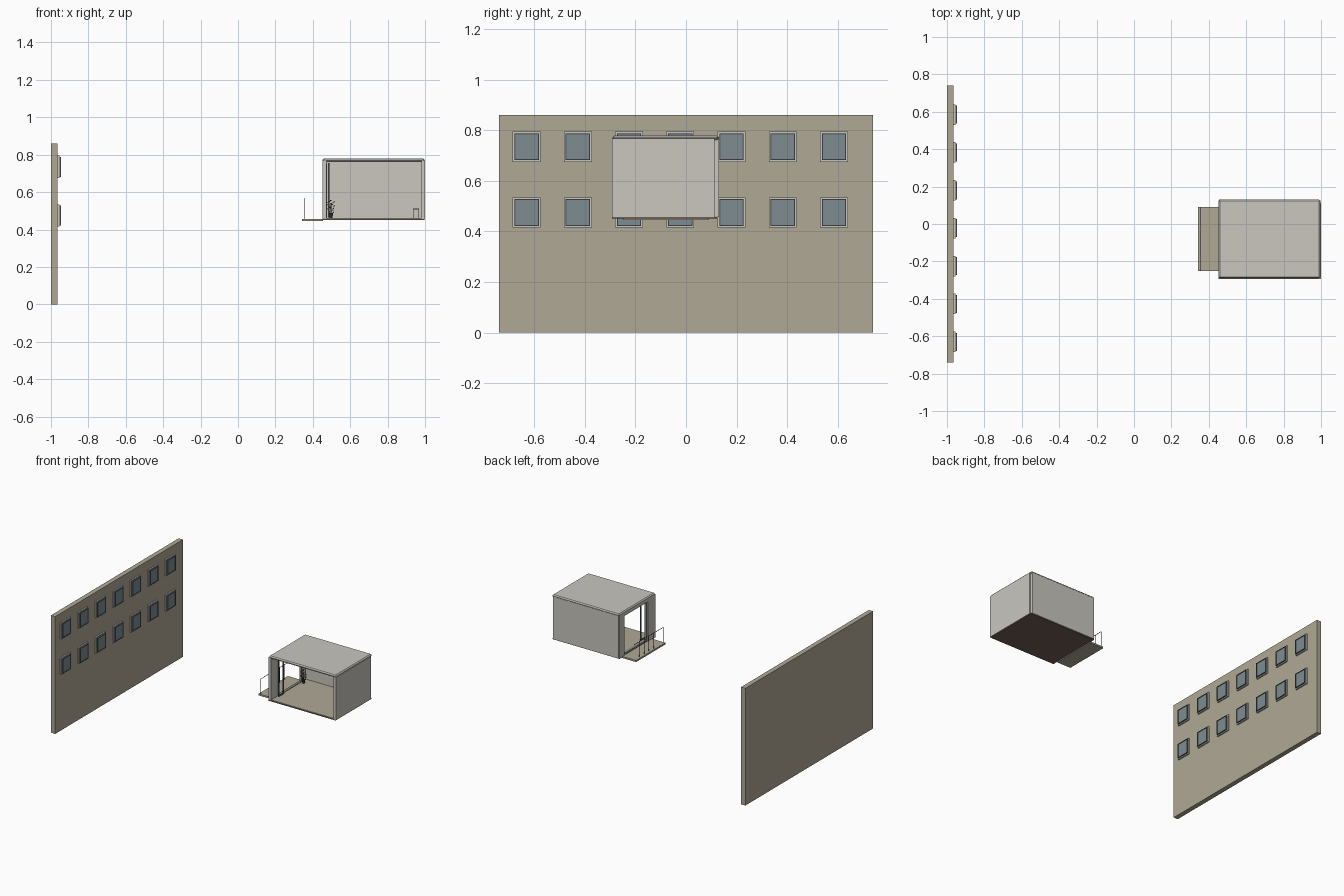
import bpy
import math
import random
from mathutils import Vector

if "Cube" in bpy.data.objects:
    bpy.data.objects.remove(bpy.data.objects["Cube"])
random.seed(4)


def material(name, srgb):
    linear = [((c + 0.055) / 1.055) ** 2.4 for c in srgb] + [1]
    m = bpy.data.materials.new(name)
    m.use_nodes = True
    m.diffuse_color = linear
    m.node_tree.nodes["Principled BSDF"].inputs["Base Color"].default_value = linear
    return m


TAN = material("tan plaster", (0.69, 0.66, 0.59))
WALL = material("pale grey panel", (0.79, 0.78, 0.75))
BASE = material("dark brown base", (0.45, 0.37, 0.33))
GLASS = material("blue grey glass", (0.49, 0.55, 0.57))
SLATE = material("slate frame", (0.36, 0.39, 0.41))
GREY = material("mid grey door", (0.55, 0.55, 0.53))
BLACK = material("dark metal", (0.17, 0.17, 0.17))
LEAF = material("dark foliage", (0.24, 0.23, 0.16))


def box(name, x, y, z, mat, bevel=0):
    """Box from (low, high) pairs on each axis."""
    bpy.ops.mesh.primitive_cube_add(size=1, location=[(a + b) / 2 for a, b in (x, y, z)])
    ob = bpy.context.object
    ob.name = name
    ob.scale = [b - a for a, b in (x, y, z)]
    bpy.ops.object.transform_apply(location=False, rotation=False, scale=True)
    ob.data.materials.append(mat)
    if bevel:
        mod = ob.modifiers.new("chamfer", "BEVEL")
        mod.width = bevel
        mod.segments = 1
    return ob


def frame(name, x, y, z, width, mat):
    """Rectangular ring standing in the y-z plane."""
    for side, (a, b) in {"near": (y[0], y[0] + width), "far": (y[1] - width, y[1])}.items():
        box(f"{name}_{side}", x, (a, b), z, mat)
    inner = (y[0] + width, y[1] - width)
    for side, (a, b) in {"bottom": (z[0], z[0] + width), "top": (z[1] - width, z[1])}.items():
        box(f"{name}_{side}", x, inner, (a, b), mat)


def rod(name, start, end, radius, mat, sides=6):
    start, end = Vector(start), Vector(end)
    bpy.ops.mesh.primitive_cylinder_add(vertices=sides, radius=radius,
                                        depth=(end - start).length, location=(start + end) / 2)
    ob = bpy.context.object
    ob.name = name
    ob.rotation_euler = (end - start).to_track_quat("Z", "Y").to_euler()
    ob.data.materials.append(mat)


# Opposite facade with two rows of windows
box("facade", (-1, -0.965), (-0.74, 0.74), (0, 0.86), TAN)
for row, zc in enumerate((0.475, 0.735)):
    for col in range(7):
        yc = -0.63 + col * 0.2025
        tag = f"window_{row}_{col}"

        def span(c, half):
            return (c - half, c + half)

        frame(tag + "_surround", (-0.966, -0.955), span(yc, 0.055), span(zc, 0.06), 0.008, WALL)
        frame(tag + "_sash", (-0.966, -0.946), span(yc, 0.048), span(zc, 0.053), 0.004, SLATE)
        box(tag + "_pane", (-0.966, -0.95), span(yc, 0.045), span(zc, 0.05), GLASS)

# Room shell, open at the front
box("room_base", (0.452, 0.997), (-0.293, 0.125), (0.452, 0.457), BASE)
box("room_floor", (0.455, 0.99), (-0.29, 0.12), (0.457, 0.462), TAN)
box("room_roof", (0.452, 0.997), (-0.29, 0.13), (0.762, 0.78), WALL, 0.007)
box("right_side_wall", (0.982, 1), (-0.293, 0.112), (0.457, 0.768), WALL)
box("back_wall", (0.455, 0.99), (0.11, 0.13), (0.457, 0.768), WALL)

# Wall towards the balcony, with a door opening
box("door_wall_front", (0.452, 0.472), (-0.29, -0.205), (0.457, 0.77), WALL)
box("door_wall_back", (0.452, 0.472), (0.065, 0.125), (0.457, 0.77), WALL)
box("door_lintel", (0.452, 0.472), (-0.205, 0.065), (0.745, 0.77), WALL)
frame("door_frame", (0.458, 0.476), (-0.207, 0.067), (0.458, 0.752), 0.008, GREY)

# Slid-back door leaf inside the room
frame("door_leaf", (0.482, 0.49), (-0.225, -0.165), (0.465, 0.755), 0.008, SLATE)

# Balcony slab and railing
box("balcony_slab", (0.342, 0.455), (-0.25, 0.09), (0.445, 0.457), TAN)
RAIL_X, TOP = 0.357, 0.568
rod("handrail", (RAIL_X, -0.248, TOP), (RAIL_X, 0.088, TOP), 0.0018, BLACK)
for i in range(7):
    y = -0.247 + i * 0.0557
    rod("rail_post", (RAIL_X, y, 0.455), (RAIL_X, y, TOP), 0.0015, BLACK)

# Potted plant in the back corner
PLANT = Vector((0.497, 0.05, 0.462))
bpy.ops.mesh.primitive_cone_add(vertices=12, radius1=0.008, radius2=0.011, depth=0.026,
                                location=PLANT + Vector((0, 0, 0.013)))
pot = bpy.context.object
pot.name = "plant_pot"
pot.data.materials.append(BLACK)
rod("plant_stem", PLANT, PLANT + Vector((0, 0, 0.08)), 0.002, LEAF)
for i in range(16):
    turn = i * 2.4
    height = 0.03 + 0.0042 * i
    reach = random.uniform(0.011, 0.018)
    bpy.ops.mesh.primitive_ico_sphere_add(
        subdivisions=1, radius=0.007,
        location=PLANT + Vector((reach * math.cos(turn), reach * math.sin(turn), height)))
    leaf = bpy.context.object
    leaf.name = "plant_leaf"
    leaf.scale = (1, 0.6, 0.35)
    leaf.rotation_euler = (0, random.uniform(-0.7, 0), turn)
    leaf.data.materials.append(LEAF)

# Small stool by the side wall
box("stool_seat", (0.936, 0.968), (-0.05, -0.018), (0.506, 0.512), GREY)
for x in (0.94, 0.964):
    for y in (-0.046, -0.022):
        rod("stool_leg", (x, y, 0.46), (x, y, 0.507), 0.0018, GREY)
